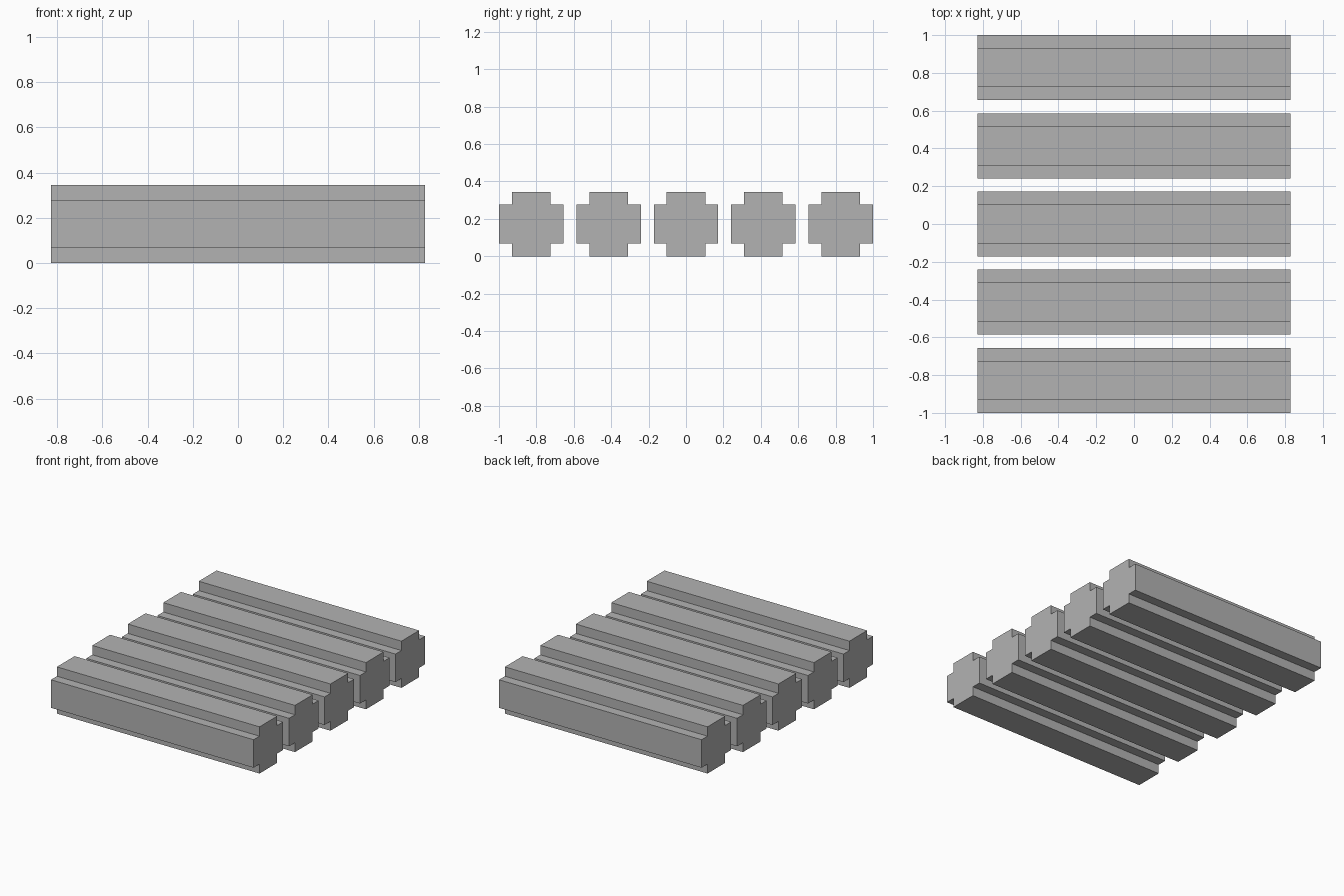
import bpy

cube = bpy.data.objects.get("Cube")
if cube:
    bpy.data.objects.remove(cube, do_unlink=True)

# Everything sits on a block grid: 29 units make the longest side
U = 2 / 29
HALF_LENGTH = 12 * U
BAR_COUNT = 5
PITCH = 6 * U

# Plain grey for all bars
grey = bpy.data.materials.new("plain_grey")
grey.use_nodes = True
colour = (0.45, 0.45, 0.45, 1)
grey.diffuse_color = colour
grey.node_tree.nodes["Principled BSDF"].inputs["Base Color"].default_value = colour


def notched_profile(outer, inner):
    """Square outline with a square notch cut from each corner."""
    corner = [(outer, -inner), (outer, inner), (inner, inner)]
    points = []
    for _ in range(4):
        points += corner
        corner = [(-b, a) for a, b in corner]
    return points


def bar_mesh(profile):
    """Extrude the profile along x, with closed ends."""
    n = len(profile)
    verts = [(x, y, z) for x in (-HALF_LENGTH, HALF_LENGTH) for y, z in profile]
    faces = [(i, (i + 1) % n, n + (i + 1) % n, n + i) for i in range(n)]
    faces += [tuple(reversed(range(n))), tuple(range(n, 2 * n))]
    mesh = bpy.data.meshes.new("notched_bar")
    mesh.from_pydata(verts, [], faces)
    mesh.materials.append(grey)
    mesh.update()
    return mesh


# Row of identical notched bars, front to back
mesh = bar_mesh(notched_profile(2.5 * U, 1.5 * U))
for i in range(BAR_COUNT):
    bar = bpy.data.objects.new(f"notched_bar_{i + 1}", mesh)
    bar.location = (0, (i - (BAR_COUNT - 1) / 2) * PITCH, 2.5 * U)
    bpy.context.collection.objects.link(bar)
